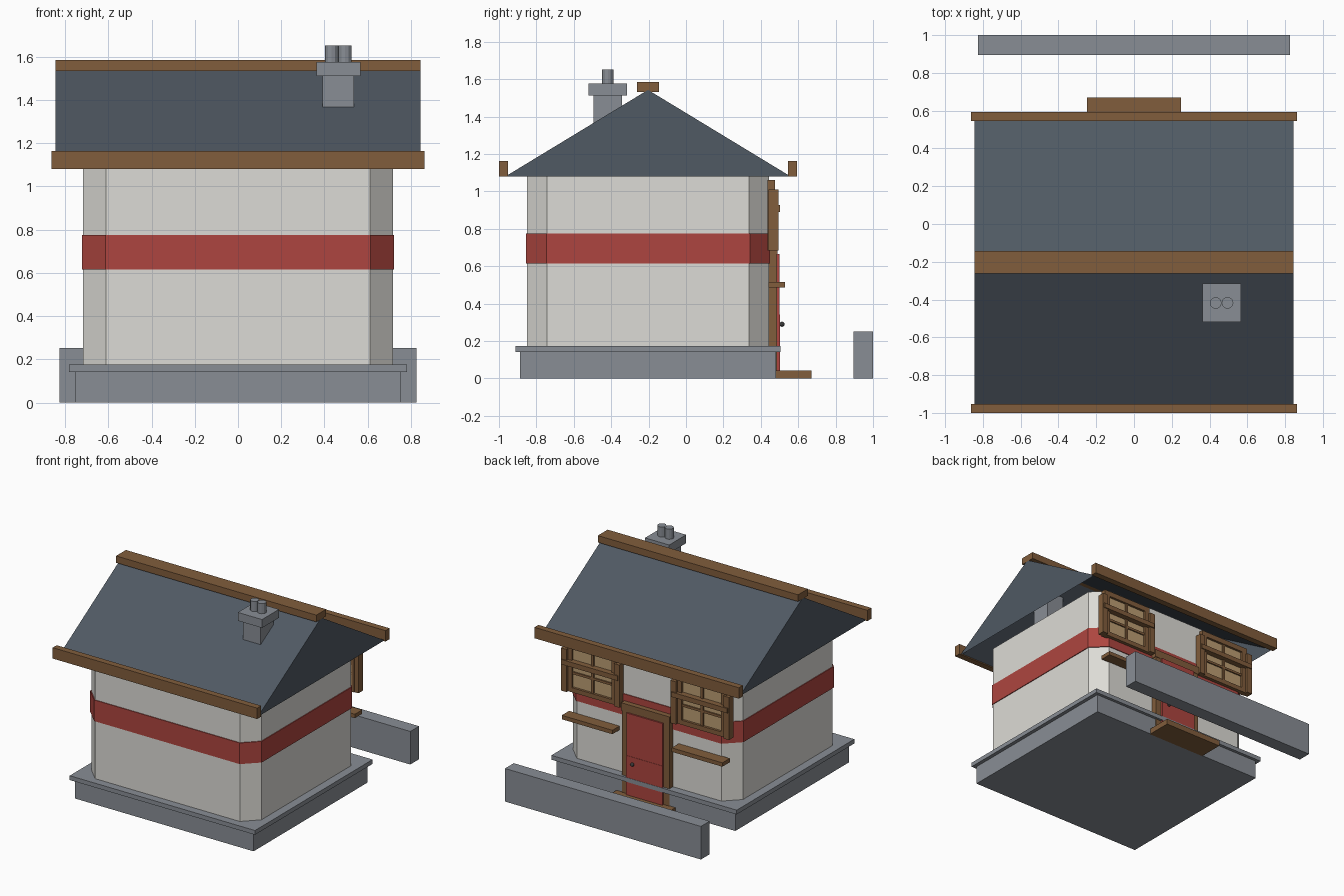
import bpy, bmesh

if "Cube" in bpy.data.objects:
    bpy.data.objects.remove(bpy.data.objects["Cube"])

CY = -0.203  # house centre along y


def material(name, rgb):
    m = bpy.data.materials.new(name)
    m.diffuse_color = (*rgb, 1)
    m.use_nodes = True
    m.node_tree.nodes["Principled BSDF"].inputs["Base Color"].default_value = m.diffuse_color
    return m


WOOD = material("wood", (0.22, 0.11, 0.045))
SLATE = material("slate", (0.08, 0.10, 0.125))
RED = material("red_paint", (0.42, 0.06, 0.05))
PLASTER = material("plaster", (0.72, 0.71, 0.67))
GLASS = material("warm_glass", (0.50, 0.34, 0.17))
GREY = material("stone", (0.25, 0.27, 0.30))
IRON = material("iron", (0.05, 0.05, 0.05))


def finish(name, bm, mat):
    bmesh.ops.recalc_face_normals(bm, faces=bm.faces)
    me = bpy.data.meshes.new(name)
    bm.to_mesh(me)
    bm.free()
    me.materials.append(mat)
    ob = bpy.data.objects.new(name, me)
    bpy.context.collection.objects.link(ob)
    return ob


def prism(name, pts, offset, mat):
    """Extrude a closed 3D outline along an offset."""
    bm = bmesh.new()
    face = bm.faces.new([bm.verts.new(p) for p in pts])
    ext = bmesh.ops.extrude_face_region(bm, geom=[face], use_keep_orig=True)
    moved = [g for g in ext["geom"] if isinstance(g, bmesh.types.BMVert)]
    bmesh.ops.translate(bm, verts=moved, vec=offset)
    return finish(name, bm, mat)


def box(name, x, y, z, mat):
    pts = [(x[0], y[0], z[0]), (x[1], y[0], z[0]), (x[1], y[1], z[0]), (x[0], y[1], z[0])]
    return prism(name, pts, (0, 0, z[1] - z[0]), mat)


def chamfered_block(name, hx, hy, c, z, mat):
    outline = []
    for sx, sy in ((1, 1), (-1, 1), (-1, -1), (1, -1)):
        corner = [(sx * hx, sy * (hy - c)), (sx * (hx - c), sy * hy)]
        outline += corner if sx == sy else corner[::-1]
    return prism(name, [(px, CY + py, z[0]) for px, py in outline], (0, 0, z[1] - z[0]), mat)


def cylinder(name, loc, r, h, mat, sides=12):
    bm = bmesh.new()
    bmesh.ops.create_cone(bm, cap_ends=True, segments=sides, radius1=r, radius2=r, depth=h)
    bmesh.ops.translate(bm, verts=bm.verts, vec=loc)
    return finish(name, bm, mat)


# Foundation, walls and painted band
box("foundation", (-0.753, 0.753), (CY - 0.685, CY + 0.685), (0, 0.142), GREY)
box("foundation_slab", (-0.781, 0.781), (CY - 0.708, CY + 0.708), (0.142, 0.175), GREY)
chamfered_block("walls", 0.717, 0.647, 0.107, (0.175, 1.085), PLASTER)
chamfered_block("wall_band", 0.723, 0.653, 0.109, (0.615, 0.776), RED)

# Roof shell: gabled prism, open underneath
roof = prism("roof", [(-0.844, CY - 0.763, 1.08), (-0.844, CY, 1.543), (-0.844, CY + 0.763, 1.08)],
             (1.688, 0, 0), SLATE)
bm = bmesh.new()
bm.from_mesh(roof.data)
bmesh.ops.delete(bm, geom=[f for f in bm.faces if f.calc_center_median().z < 1.1], context='FACES_ONLY')
bm.to_mesh(roof.data)
bm.free()

# Roof timbers
box("ridge_beam", (-0.844, 0.844), (CY - 0.059, CY + 0.059), (1.533, 1.585), WOOD)
box("front_eave_beam", (-0.862, 0.862), (-1.0, -0.952), (1.08, 1.163), WOOD)
box("rear_eave_beam", (-0.862, 0.862), (0.546, 0.594), (1.08, 1.163), WOOD)

# Chimney
box("chimney_stack", (0.39, 0.537), (-0.494, -0.342), (1.08, 1.514), GREY)
box("chimney_cap", (0.363, 0.567), (-0.52, -0.316), (1.512, 1.576), GREY)
for i, px in enumerate((0.433, 0.495)):
    cylinder(f"chimney_pot_{i}", (px, -0.418, 1.61), 0.031, 0.086, GREY)

# Garden wall and doorstep
box("garden_wall", (-0.826, 0.826), (0.895, 1.0), (0, 0.252), GREY)
box("doorstep", (-0.248, 0.248), (0.476, 0.671), (0, 0.043), WOOD)

# Door in two leaves with frame and knob
box("door_lower", (-0.152, 0.152), (0.44, 0.503), (0.04, 0.342), RED)
box("door_upper", (-0.152, 0.152), (0.44, 0.501), (0.342, 0.665), RED)
for s, side in ((1, "left"), (-1, "right")):
    box(f"door_jamb_{side}", sorted((s * 0.15, s * 0.2)), (0.44, 0.487), (0.04, 0.68), WOOD)
box("door_lintel", (-0.205, 0.205), (0.44, 0.49), (0.665, 0.725), WOOD)
bm = bmesh.new()
bmesh.ops.create_uvsphere(bm, u_segments=10, v_segments=6, radius=0.014)
bmesh.ops.translate(bm, verts=bm.verts, vec=(0.095, 0.513, 0.29))
finish("door_knob", bm, IRON)

# Windows, mirrored about the door
for s, side in ((1, "left"), (-1, "right")):
    def part(name, x, y, z, mat=WOOD):
        box(f"window_{name}_{side}", sorted((s * x[0], s * x[1])), y, z, mat)

    part("glass", (0.27, 0.66), (0.435, 0.458), (0.7, 1.05), GLASS)
    part("post_inner", (0.25, 0.295), (0.435, 0.476), (0.685, 1.06))
    part("post_outer", (0.63, 0.675), (0.435, 0.476), (0.685, 1.06))
    part("board_inner", (0.215, 0.262), (0.44, 0.495), (0.685, 1.01))
    part("board_outer", (0.662, 0.708), (0.44, 0.495), (0.685, 1.01))
    part("head", (0.25, 0.675), (0.435, 0.476), (1.02, 1.06))
    part("foot", (0.25, 0.675), (0.435, 0.476), (0.685, 0.72))
    part("mullion", (0.452, 0.472), (0.44, 0.47), (0.7, 1.04))
    part("glazing_bar", (0.28, 0.645), (0.44, 0.468), (0.82, 0.838))
    part("cross_bar", (0.225, 0.7), (0.45, 0.503), (0.89, 0.927))
    part("shelf", (0.25, 0.677), (0.44, 0.529), (0.487, 0.517))
